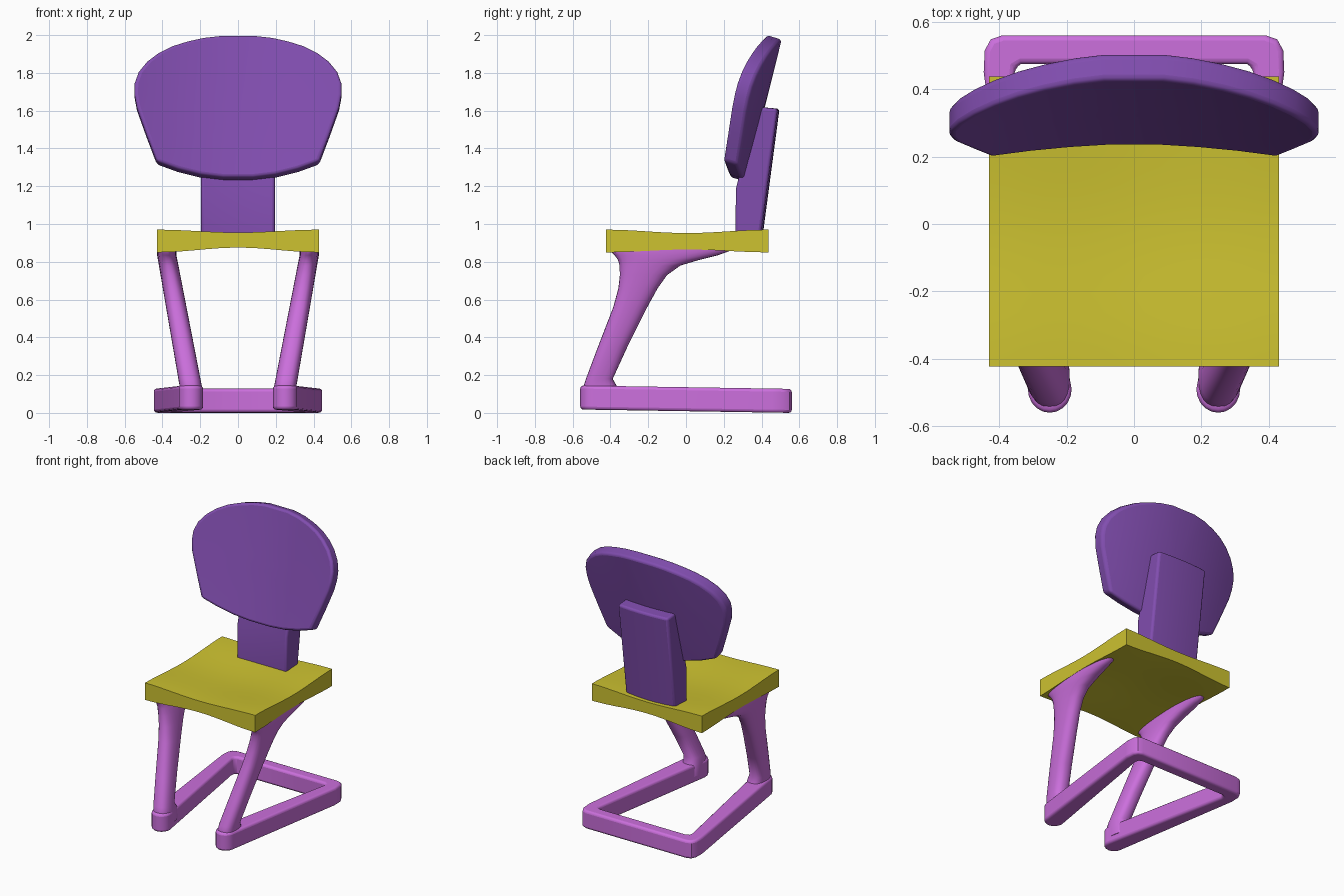
import bpy
import bmesh
import math

default_cube = bpy.data.objects.get("Cube")
if default_cube:
    bpy.data.objects.remove(default_cube, do_unlink=True)


def make_material(name, colour):
    material = bpy.data.materials.new(name)
    material.use_nodes = True
    rgba = (*colour, 1)
    material.diffuse_color = rgba
    material.node_tree.nodes["Principled BSDF"].inputs["Base Color"].default_value = rgba
    return material


purple = make_material("purple", (0.22, 0.075, 0.43))
yellow = make_material("yellow", (0.61, 0.54, 0.03))
pink = make_material("orchid pink", (0.60, 0.16, 0.72))


def loft(name, rings, material, bevel=0, smooth_angle=35):
    """Skin a row of equal rings, close both ends, then round the sharp edges."""
    bm = bmesh.new()
    rows = [[bm.verts.new(point) for point in ring] for ring in rings]
    count = len(rows[0])
    for row, following in zip(rows, rows[1:]):
        for i in range(count):
            j = (i + 1) % count
            bm.faces.new((row[i], row[j], following[j], following[i]))
    bm.faces.new(rows[0])
    bm.faces.new(rows[-1])
    bmesh.ops.recalc_face_normals(bm, faces=bm.faces)
    mesh = bpy.data.meshes.new(name)
    bm.to_mesh(mesh)
    bm.free()
    mesh.materials.append(material)
    obj = bpy.data.objects.new(name, mesh)
    bpy.context.collection.objects.link(obj)
    if bevel:
        modifier = obj.modifiers.new("rounded edges", "BEVEL")
        modifier.width = bevel
        modifier.segments = 3
        modifier.limit_method = "ANGLE"
        modifier.angle_limit = math.radians(45)
    bpy.ops.object.select_all(action="DESELECT")
    obj.select_set(True)
    bpy.context.view_layer.objects.active = obj
    bpy.ops.object.shade_smooth_by_angle(angle=math.radians(smooth_angle))
    return obj


def spread(start, end, steps):
    return [start + (end - start) * i / steps for i in range(steps + 1)]


def mirrored(half):
    return half + [(-x, other) for x, other in reversed(half)]


# Seat: square slab, thinner toward the middle of each side
SEAT_HALF = 0.43


def dish(distance):
    return (1 + math.cos(math.pi * distance / SEAT_HALF)) / 2


seat_rings = []
for y in spread(-SEAT_HALF, SEAT_HALF, 16):
    columns = spread(-SEAT_HALF, SEAT_HALF, 16)
    top = [(x, y + 0.007, 0.97 - 0.015 * dish(x) - 0.018 * dish(y)) for x in columns]
    under = [(x, y + 0.007, 0.85 + 0.025 * dish(x) + 0.015 * dish(y)) for x in columns]
    seat_rings.append(top + under[::-1])
loft("seat", seat_rings, yellow)

# Backrest: fan-shaped shell, leaning back and wrapped forward at the sides
fan_half = [(0.09, 2.0), (0.18, 1.99), (0.27, 1.97), (0.35, 1.945), (0.42, 1.91),
            (0.48, 1.865), (0.525, 1.81), (0.547, 1.75), (0.548, 1.69), (0.535, 1.62),
            (0.485, 1.48), (0.43, 1.335), (0.32, 1.295), (0.2, 1.265), (0.08, 1.25)]
fan = mirrored(fan_half)


def shell_ring(scale, depth):
    middle = 1.6
    ring = []
    for px, pz in fan:
        x, z = px * scale, middle + (pz - middle) * scale
        y = 0.235 + 0.26 * (z - 1.25) - 0.28 * x * x - 0.02 * abs(x) * scale
        ring.append((x, y + depth, z - depth * 0.3))
    return ring


scales = spread(0.1, 1, 6)
shell = [shell_ring(s, 0) for s in scales] + [shell_ring(s, 0.08) for s in scales[::-1]]
loft("backrest", shell, purple, bevel=0.018)

# Back support: slanted post, slightly bowed across its width
post_profile = [(0.27, 0.93), (0.275, 1.19), (0.385, 1.62), (0.495, 1.61), (0.405, 0.93)]
post = [[(x, y - 0.3 * x * x, z) for y, z in post_profile] for x in spread(-0.195, 0.195, 8)]
loft("back_support", post, purple, bevel=0.015)

# Floor frame: open U with rounded toes in front and a cross bar behind
rail_half = [(0.39, 0.56), (0.425, 0.548), (0.443, 0.515), (0.446, 0.45)]
for angle in spread(0, -math.pi, 10):
    rail_half.append((0.25 + 0.065 * math.cos(angle), -0.49 + 0.07 * math.sin(angle)))
rail_half += [(0.355, 0.44), (0.352, 0.465), (0.335, 0.475)]
rail = mirrored(rail_half)
frame = [[(x, y, z + 0.016 * (0.56 - y)) for x, y in rail] for z in (0, 0.127)]
loft("floor_frame", frame, pink, bevel=0.016)

# Legs: oval sections leaning outward, flaring back under the seat
# Each section is height, front y, back y
leg_sections = [(0.06, -0.54, -0.36), (0.14, -0.543, -0.365), (0.18, -0.53, -0.388),
                (0.35, -0.466, -0.31), (0.56, -0.385, -0.205), (0.66, -0.358, -0.15),
                (0.73, -0.35, -0.1), (0.78, -0.352, -0.03), (0.81, -0.36, 0.07),
                (0.835, -0.378, 0.17), (0.86, -0.405, 0.24), (0.89, -0.41, 0.26)]


def rounded(value):
    return math.copysign(abs(value) ** 0.8, value)


def leg_ring(side, height, front, back):
    rise = min(max((height - 0.14) / 0.7, 0), 1)
    centre, half_width = 0.25 + 0.128 * rise, 0.059 - 0.008 * rise
    ring = []
    for i in range(24):
        angle = math.tau * i / 24
        x = centre + half_width * rounded(math.cos(angle))
        y = (front + back) / 2 + (back - front) / 2 * rounded(math.sin(angle))
        ring.append((side * x, y, height))
    return ring


for side, label in ((1, "left"), (-1, "right")):
    loft(label + "_leg", [leg_ring(side, *section) for section in leg_sections],
         pink, smooth_angle=60)
